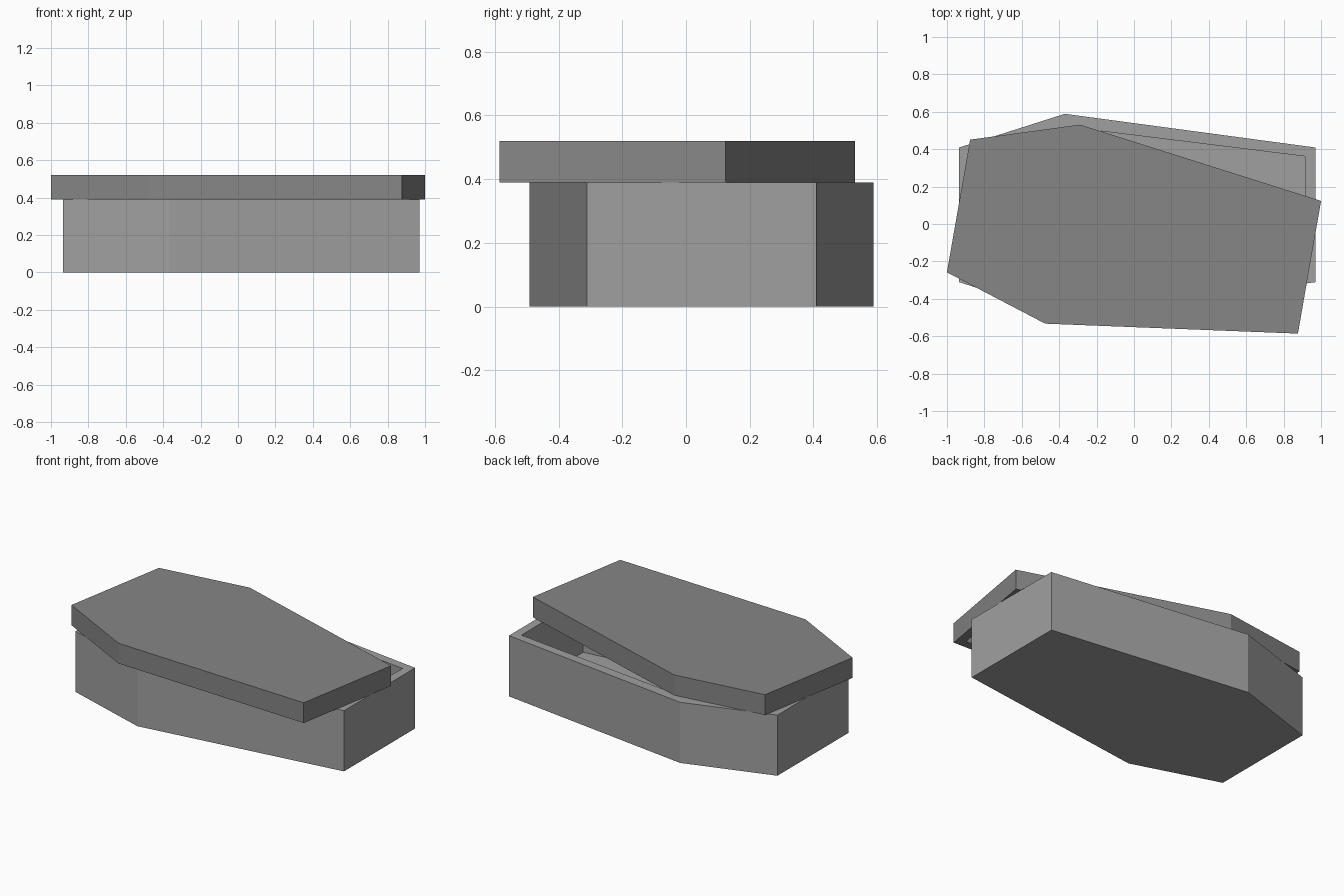
import bpy
import bmesh
import math

if "Cube" in bpy.data.objects:
    bpy.data.objects.remove(bpy.data.objects["Cube"])

# Six-sided tapered outline shared by the box and the lid
OUTLINE = [(-0.9525, -0.36), (-0.3875, -0.54), (0.9525, -0.36),
           (0.9525, 0.36), (-0.3875, 0.54), (-0.9525, 0.36)]
INNER_X, INNER_Y = 0.942, 0.868


def hollow_tray(name, grey, closed_z, open_z, floor_z, location, angle=0.0):
    """Thick-walled tray: closed at closed_z, open at open_z."""
    bm = bmesh.new()

    def ring(z, sx=1.0, sy=1.0):
        return [bm.verts.new((x * sx, y * sy, z)) for x, y in OUTLINE]

    rings = [ring(closed_z), ring(open_z),
             ring(open_z, INNER_X, INNER_Y), ring(floor_z, INNER_X, INNER_Y)]
    n = len(OUTLINE)
    for a, b in zip(rings, rings[1:]):
        for i in range(n):
            j = (i + 1) % n
            bm.faces.new((a[i], a[j], b[j], b[i]))
    bm.faces.new(rings[0])
    bm.faces.new(rings[-1])
    bmesh.ops.recalc_face_normals(bm, faces=bm.faces)
    mesh = bpy.data.meshes.new(name)
    bm.to_mesh(mesh)
    bm.free()
    mat = bpy.data.materials.new(name + "_grey")
    mat.diffuse_color = (grey, grey, grey, 1)
    mat.use_nodes = True
    mat.node_tree.nodes["Principled BSDF"].inputs["Base Color"].default_value = mat.diffuse_color
    mesh.materials.append(mat)
    obj = bpy.data.objects.new(name, mesh)
    obj.location = location
    obj.rotation_euler.z = angle
    bpy.context.collection.objects.link(obj)
    return obj


# Box, open at the top
hollow_tray("coffin_box", 0.35, 0.0, 0.389, 0.04, (0.0175, 0.049, 0))

# Darker lid, open underneath and twisted askew on the box
hollow_tray("coffin_lid", 0.24, 0.52, 0.39, 0.48, (0, -0.0675, 0), math.radians(-9.9))
